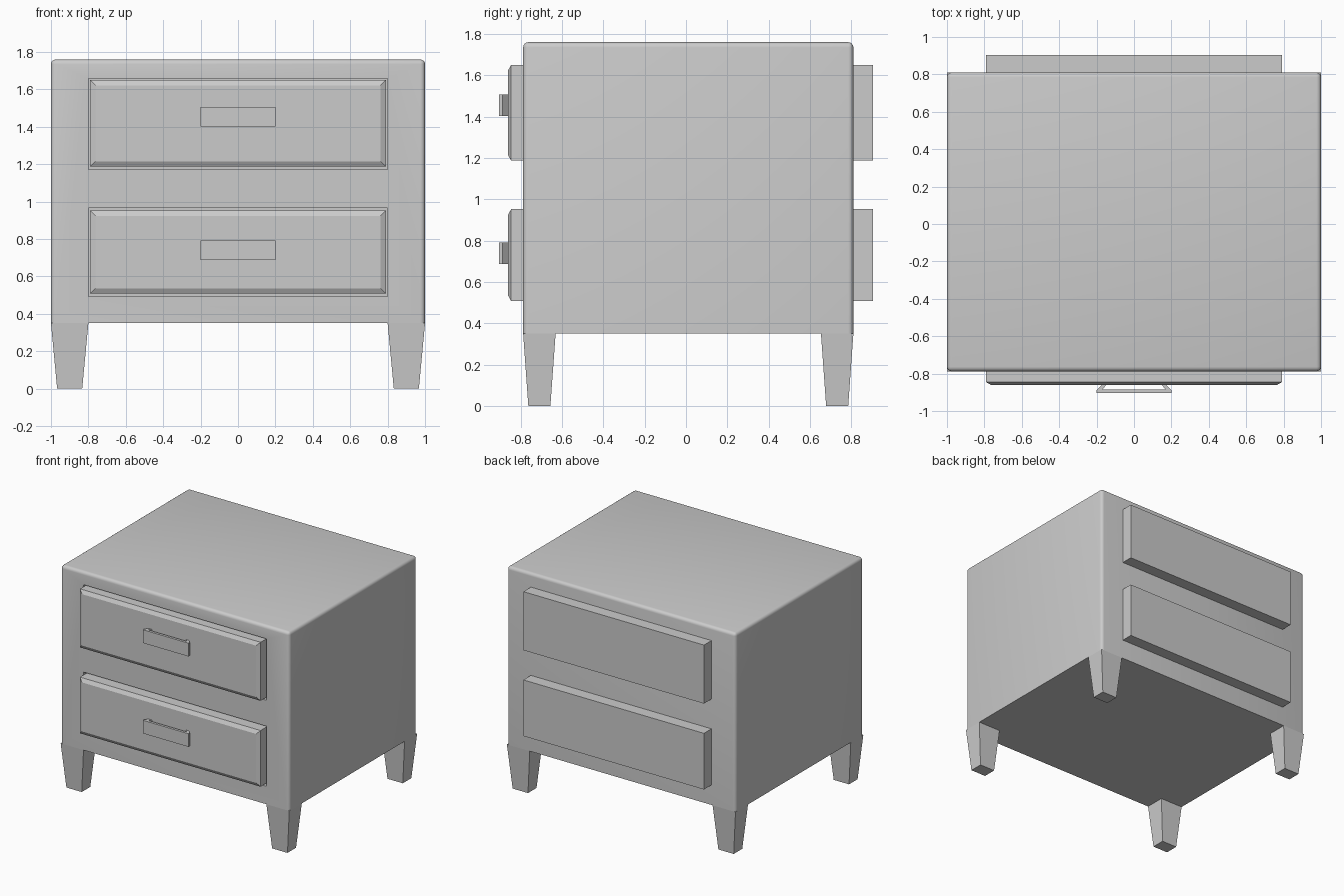
import bpy, bmesh
from mathutils import Vector

if "Cube" in bpy.data.objects:
    bpy.data.objects.remove(bpy.data.objects["Cube"])


def add_object(name, bm, smooth=False):
    bmesh.ops.recalc_face_normals(bm, faces=bm.faces)
    mesh = bpy.data.meshes.new(name)
    bm.to_mesh(mesh)
    bm.free()
    ob = bpy.data.objects.new(name, mesh)
    bpy.context.collection.objects.link(ob)
    if smooth:
        bpy.ops.object.select_all(action='DESELECT')
        ob.select_set(True)
        bpy.context.view_layer.objects.active = ob
        bpy.ops.object.shade_smooth_by_angle()
    return ob


def box_mesh(lo, hi):
    lo, hi = Vector(lo), Vector(hi)
    bm = bmesh.new()
    bmesh.ops.create_cube(bm, size=1)
    for v in bm.verts:
        v.co = (lo + hi) / 2 + v.co * (hi - lo)
    return bm


BODY_FRONT, BODY_BACK, BODY_BOTTOM, BODY_TOP = -0.788, 0.81, 0.35, 1.76

# Cabinet body: rounded top and vertical edges, sharp bottom
bm = box_mesh((-1, BODY_FRONT, BODY_BOTTOM), (1, BODY_BACK, BODY_TOP))
edges = [e for e in bm.edges if max(v.co.z for v in e.verts) > 1]
bmesh.ops.bevel(bm, geom=edges, offset=0.025, segments=4, profile=0.5, affect='EDGES')
body = add_object("cabinet_body", bm, smooth=True)


def drawer(label, z0, z1, hole0, hole1, handle0, handle1):
    # Opening in the body, slightly larger than the drawer
    cutter = add_object(label + "_opening_cutter",
                        box_mesh((-0.8, -1, hole0), (0.8, 0.7, hole1)))
    cutter.hide_render = True
    cutter.hide_viewport = True
    cut = body.modifiers.new(label + "_opening", 'BOOLEAN')
    cut.operation = 'DIFFERENCE'
    cut.solver = 'EXACT'
    cut.object = cutter

    # Drawer block reaching out of the back, with a shallow chamfered front
    bm = box_mesh((-0.79, -0.846, z0), (0.79, 0.904, z1))
    front = min(bm.faces, key=lambda f: f.calc_center_median().y)
    bmesh.ops.inset_region(bm, faces=[front], thickness=0.04)
    for v in front.verts:
        v.co.y = -0.862
    add_object(label + "_drawer", bm)

    # Bracket handle: trapezoid outline extruded upwards
    half = [(0.2, -0.904), (0.2, -0.888), (0.17, -0.858),
            (0.147, -0.858), (0.168, -0.884)]
    outline = half + [(-x, y) for x, y in reversed(half)]
    bm = bmesh.new()
    face = bm.faces.new([bm.verts.new((x, y, handle0)) for x, y in outline])
    ext = bmesh.ops.extrude_face_region(bm, geom=[face])
    for v in ext["geom"]:
        if isinstance(v, bmesh.types.BMVert):
            v.co.z = handle1
    add_object(label + "_handle", bm)


drawer("upper", 1.187, 1.65, 1.172, 1.658, 1.402, 1.507)
drawer("lower", 0.508, 0.952, 0.492, 0.967, 0.687, 0.791)

# Tapered legs at the four corners
for side, sx in (("left", -1), ("right", 1)):
    for end, y0, y1 in (("front", BODY_FRONT, BODY_FRONT + 0.157),
                        ("back", BODY_BACK - 0.157, BODY_BACK)):
        bm = box_mesh((sx * 0.9 - 0.1, y0, 0), (sx * 0.9 + 0.1, y1, BODY_BOTTOM))
        centre_y = (y0 + y1) / 2
        for v in bm.verts:
            if v.co.z < 0.1:
                v.co.x = sx * 0.9 + (v.co.x - sx * 0.9) * 0.67
                v.co.y = centre_y + (v.co.y - centre_y) * 0.68
        add_object(f"{end}_{side}_leg", bm)
